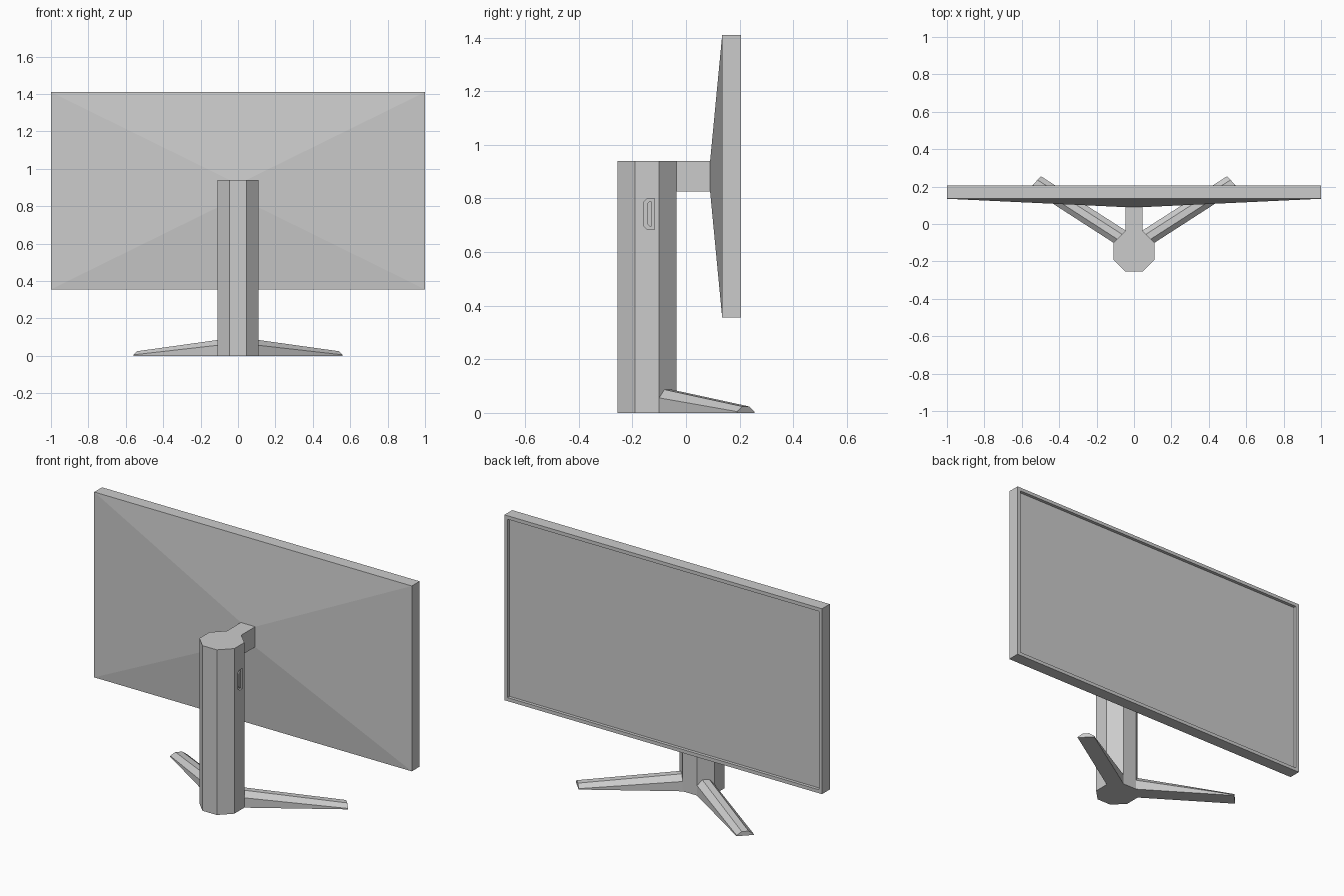
import bpy, bmesh

cube = bpy.data.objects.get("Cube")
if cube:
    bpy.data.objects.remove(cube, do_unlink=True)

grey = bpy.data.materials.new("plain grey")
grey.use_nodes = True
grey.diffuse_color = (0.6, 0.6, 0.6, 1)
grey.node_tree.nodes["Principled BSDF"].inputs["Base Color"].default_value = (0.6, 0.6, 0.6, 1)


def loft(name, rings):
    """Skin a run of matching point loops and cap both ends."""
    bm = bmesh.new()
    loops = [[bm.verts.new(p) for p in ring] for ring in rings]
    for a, b in zip(loops, loops[1:]):
        for i in range(len(a)):
            j = (i + 1) % len(a)
            bm.faces.new((a[i], a[j], b[j], b[i]))
    bm.faces.new(loops[0])
    bm.faces.new(loops[-1])
    bmesh.ops.recalc_face_normals(bm, faces=bm.faces)
    mesh = bpy.data.meshes.new(name)
    bm.to_mesh(mesh)
    bm.free()
    mesh.materials.append(grey)
    obj = bpy.data.objects.new(name, mesh)
    bpy.context.collection.objects.link(obj)
    return obj


def upright_rect(half_w, half_h, y, mid=0.8825):
    return [(sx * half_w, y, mid + sz * half_h)
            for sx, sz in ((-1, -1), (1, -1), (1, 1), (-1, 1))]


# Octagonal column
half, flat, mid_y = 0.11, 0.045, -0.145
octagon = [(-flat, -half), (flat, -half), (half, -flat), (half, flat),
           (flat, half), (-flat, half), (-half, flat), (-half, -flat)]
column = loft("column", [[(x, mid_y + y, z) for x, y in octagon] for z in (0, 0.94)])


# Connector socket sunk into the column's side
def socket_ring(x, inset):
    y0, y1 = -0.158 + inset, -0.117 - inset
    h, c = 0.058 - inset, 0.014 - inset * 0.4
    yz = [(y0, -h + c), (y0 + c, -h), (y1, -h), (y1, h), (y0 + c, h), (y0, h - c)]
    return [(x, y, 0.742 + z) for y, z in yz]


cutter = loft("socket_cutter", [socket_ring(0.1, 0), socket_ring(0.13, 0)])
cutter.hide_render = True
cut = column.modifiers.new("socket", 'BOOLEAN')
cut.operation = 'DIFFERENCE'
cut.solver = 'EXACT'
cut.object = cutter
bpy.context.view_layer.objects.active = column
bpy.ops.object.modifier_apply(modifier=cut.name)
bpy.data.objects.remove(cutter, do_unlink=True)
loft("socket_tongue", [socket_ring(0.095, 0.012), socket_ring(0.108, 0.012)])

# Neck joining column and screen
loft("neck", [upright_rect(flat, 0.0575, y) for y in (-0.05, 0.095)])

# Screen housing: tapered shell, slab edge, bezel and sunken panel
loft("screen", [
    upright_rect(flat, 0.0575, 0.09),
    upright_rect(1, 0.5275, 0.135),
    upright_rect(1, 0.5275, 0.205),
    upright_rect(0.98, 0.5075, 0.205),
    upright_rect(0.98, 0.5075, 0.187),
])


# Splayed legs with chamfered tops
def leg_ring(side, outer, inner, shoulder, top):
    section = [(0, 0), (0, shoulder), (0.3, top), (0.7, top), (1, shoulder), (1, 0)]
    return [(side * (outer[0] + t * (inner[0] - outer[0])),
             outer[1] + t * (inner[1] - outer[1]), z) for t, z in section]


for side, label in ((1, "left"), (-1, "right")):
    loft(label + "_leg", [
        leg_ring(side, (0.11, -0.10), (0.045, -0.035), 0.056, 0.087),
        leg_ring(side, (0.56, 0.19), (0.497, 0.255), 0.005, 0.024),
    ])
